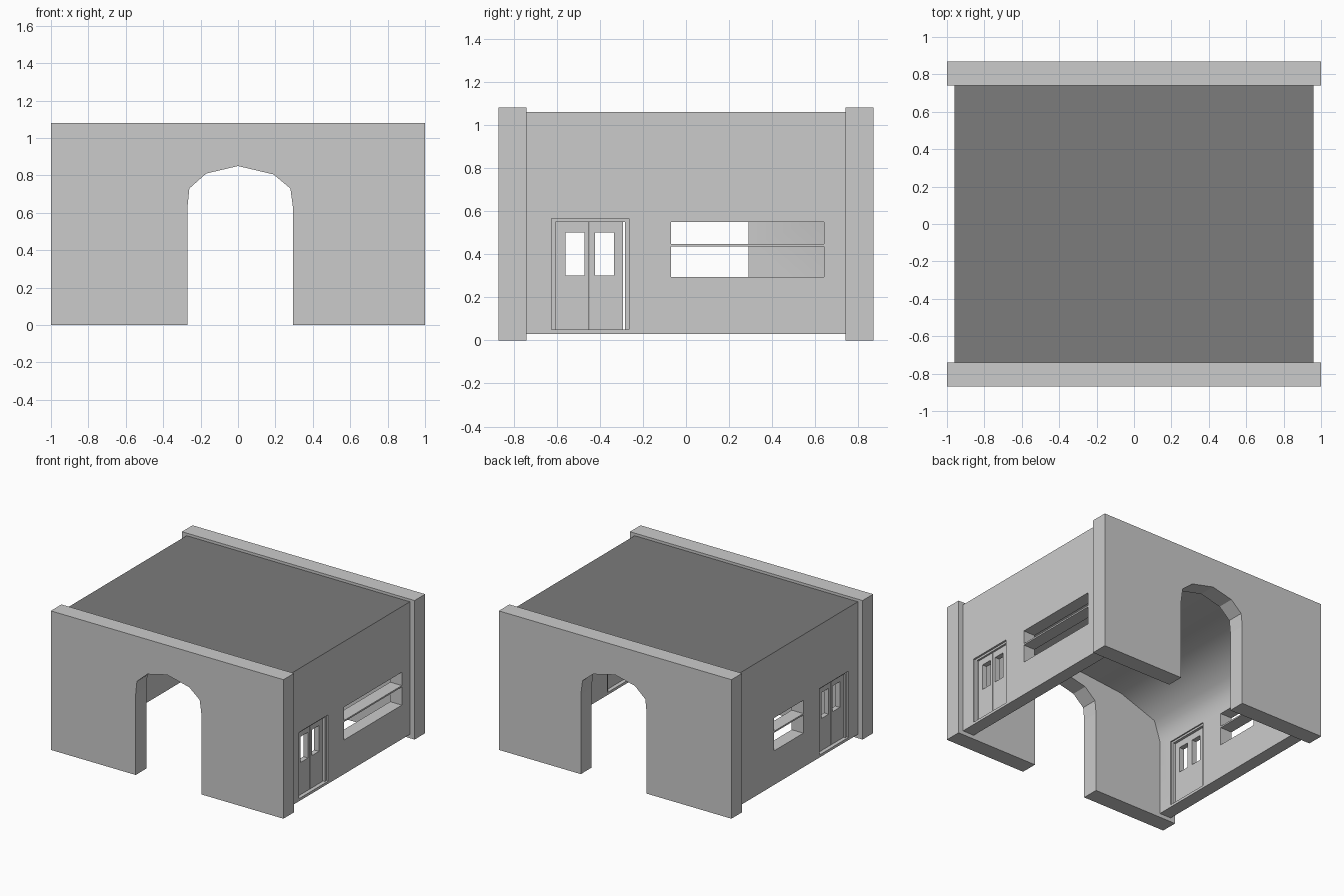
import bpy, bmesh, math

if "Cube" in bpy.data.objects:
    bpy.data.objects.remove(bpy.data.objects["Cube"])

def make_object(name, bm):
    bmesh.ops.recalc_face_normals(bm, faces=bm.faces)
    me = bpy.data.meshes.new(name)
    bm.to_mesh(me)
    bm.free()
    ob = bpy.data.objects.new(name, me)
    bpy.context.collection.objects.link(ob)
    return ob

def extrude_profile(name, pts, y0, y1):
    """Extrude an x/z outline along y."""
    bm = bmesh.new()
    f = bm.faces.new([bm.verts.new((x, y0, z)) for x, z in pts])
    r = bmesh.ops.extrude_face_region(bm, geom=[f])
    vs = [v for v in r["geom"] if isinstance(v, bmesh.types.BMVert)]
    bmesh.ops.translate(bm, verts=vs, vec=(0, y1 - y0, 0))
    return make_object(name, bm)

def box(name, x, y, z):
    xa, xb = sorted(x)
    return extrude_profile(name, [(xa, z[0]), (xb, z[0]), (xb, z[1]), (xa, z[1])], *y)

def cut(ob, x, y, z):
    """Cut a box-shaped hole through an object."""
    tool = box("cutter", x, y, z)
    tool.hide_render = True
    m = ob.modifiers.new("cut", "BOOLEAN")
    m.operation, m.solver, m.object = "DIFFERENCE", "EXACT", tool
    bpy.context.view_layer.objects.active = ob
    bpy.ops.object.modifier_apply(modifier=m.name)
    bpy.data.objects.remove(tool)

# End walls with a faceted archway
arch = [(-0.27, 0), (-0.27, 0.63), (-0.26, 0.73), (-0.17, 0.81), (0, 0.85),
        (0.19, 0.805), (0.28, 0.73), (0.295, 0.62), (0.295, 0)]
outline = [(-1, 0)] + arch + [(1, 0), (1, 1.08), (-1, 1.08)]
extrude_profile("front_wall", outline, -0.87, -0.74)
extrude_profile("back_wall", outline, 0.74, 0.87)

# Vaulted hall: side walls, ceiling and roof in one shell
half = [(0.86, 0.03), (0.86, 0.62), (0.81, 0.77), (0.5, 0.88)]
vault = [(-x, z) for x, z in half] + [(0, 0.93)] + half[::-1]
shell = extrude_profile("hall_shell", [(-0.96, 0.03)] + vault +
                        [(0.96, 0.03), (0.96, 1.06), (-0.96, 1.06)], -0.74, 0.74)

# Dark roof surface
grey = bpy.data.materials.new("wall_grey")
dark = bpy.data.materials.new("roof_dark")
grey.diffuse_color = (0.8, 0.8, 0.8, 1)
grey.use_nodes = True
grey.node_tree.nodes["Principled BSDF"].inputs["Base Color"].default_value = grey.diffuse_color
dark.diffuse_color = (0.2, 0.2, 0.2, 1)
dark.use_nodes = True
dark.node_tree.nodes["Principled BSDF"].inputs["Base Color"].default_value = dark.diffuse_color
shell.data.materials.append(grey)
shell.data.materials.append(dark)
for p in shell.data.polygons:
    if p.center.z > 1.05:
        p.material_index = 1

DOOR_Y, DOOR_Z = (-0.625, -0.265), (0.05, 0.565)
for side, s, win_end in (("right", 1, 0.64), ("left", -1, 0.29)):
    # Two-row window opening, the bar between rows is left standing
    for z in ((0.295, 0.435), (0.447, 0.55)):
        cut(shell, (s * 0.8, s * 1.1), (-0.07, win_end), z)
    # Door opening and frame
    cut(shell, (s * 0.8, s * 1.1), DOOR_Y, DOOR_Z)
    fx = (s * 0.87, s * 0.945)
    box(side + "_door_jamb_front", fx, (-0.625, -0.605), DOOR_Z)
    box(side + "_door_jamb_back", fx, (-0.282, -0.265), DOOR_Z)
    box(side + "_door_head", fx, (-0.605, -0.282), (0.55, 0.565))
    # Glazed door leaves
    for n, y, wy in (("front", (-0.605, -0.45), (-0.56, -0.47)),
                     ("back", (-0.447, -0.292), (-0.422, -0.335))):
        leaf = box(f"{side}_door_leaf_{n}", (s * 0.89, s * 0.93), y, (0.05, 0.55))
        cut(leaf, (s * 0.8, s * 1.1), wy, (0.30, 0.50))

# Smooth vault, crisp edges elsewhere
bpy.ops.object.select_all(action="DESELECT")
shell.select_set(True)
bpy.context.view_layer.objects.active = shell
bpy.ops.object.shade_smooth_by_angle(angle=math.radians(60))
